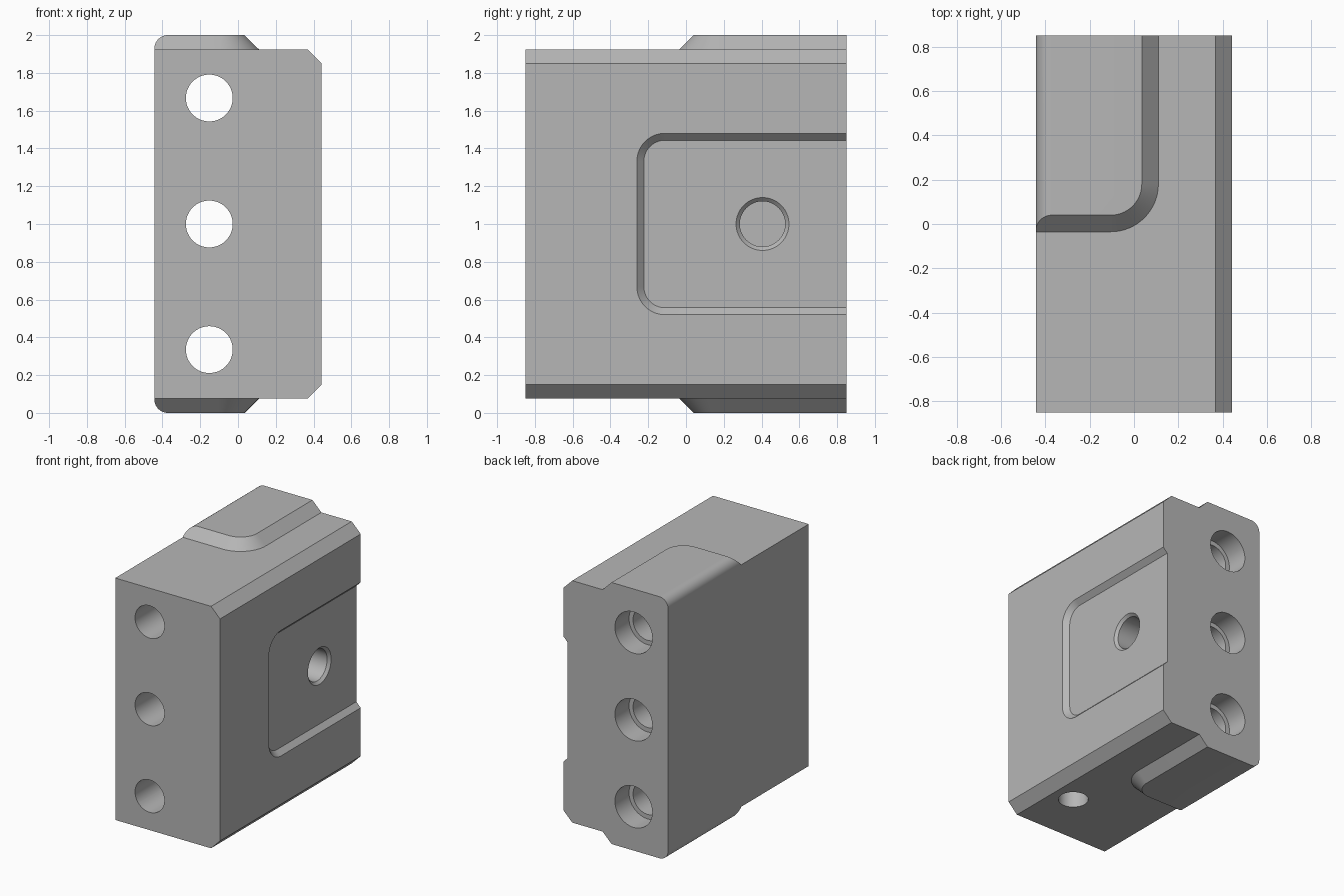
import bpy
import bmesh
from math import cos, sin, pi, radians

if "Cube" in bpy.data.objects:
    bpy.data.objects.remove(bpy.data.objects["Cube"], do_unlink=True)

steel = bpy.data.materials.new("plain grey")
steel.use_nodes = True
grey = (0.47, 0.47, 0.47, 1)
steel.diffuse_color = grey
steel.node_tree.nodes["Principled BSDF"].inputs["Base Color"].default_value = grey


def arc(cx, cy, r, start, end, n):
    """Points on an arc, angles in degrees."""
    angles = [radians(start + (end - start) * i / n) for i in range(n + 1)]
    return [(cx + r * cos(a), cy + r * sin(a)) for a in angles]


def circle(cx, cy, r, n=64):
    return arc(cx, cy, r, 0, 360, n)[:-1]


def rounded(x0, x1, y0, y1, r, grow=0):
    """Rounded rectangle, offset outward by grow."""
    r, x0, x1, y0, y1 = r + grow, x0 - grow, x1 + grow, y0 - grow, y1 + grow
    return (arc(x1 - r, y0 + r, r, -90, 0, 16) + arc(x1 - r, y1 - r, r, 0, 90, 16)
            + arc(x0 + r, y1 - r, r, 90, 180, 16) + arc(x0 + r, y0 + r, r, 180, 270, 16))


def loft(name, axis, rings):
    """Solid through (level, outline) rings stacked along an axis."""
    place = {"x": lambda a, b, t: (t, a, b),
             "y": lambda a, b, t: (a, t, b),
             "z": lambda a, b, t: (a, b, t)}[axis]
    bm = bmesh.new()
    loops = [[bm.verts.new(place(a, b, t)) for a, b in pts] for t, pts in rings]
    n = len(loops[0])
    for low, high in zip(loops, loops[1:]):
        for i in range(n):
            j = (i + 1) % n
            bm.faces.new((low[i], low[j], high[j], high[i]))
    bm.faces.new(loops[0])
    bm.faces.new(loops[-1])
    bmesh.ops.recalc_face_normals(bm, faces=bm.faces)
    mesh = bpy.data.meshes.new(name)
    bm.to_mesh(mesh)
    bm.free()
    mesh.materials.append(steel)
    obj = bpy.data.objects.new(name, mesh)
    bpy.context.collection.objects.link(obj)
    return obj


def combine(target, tool, operation):
    """Apply a boolean and remove the tool."""
    tool.hide_render = True
    mod = target.modifiers.new(tool.name, "BOOLEAN")
    mod.object, mod.operation, mod.solver = tool, operation, "EXACT"
    bpy.ops.object.select_all(action="DESELECT")
    bpy.context.view_layer.objects.active = target
    target.select_set(True)
    bpy.ops.object.modifier_apply(modifier=mod.name)
    bpy.data.objects.remove(tool, do_unlink=True)


# Oversized core, trimmed later by the outer envelope
half = 0.925
core = [(-0.7, -1.1), (0.7, -1.1), (0.7, 1.1), (-0.7, 1.1)]
block = loft("mounting_block", "z", [(1 - half, core), (1 + half, core)])

# Raised pads with sloped sides, on the top and the bottom
for side, label in ((1, "top_pad"), (-1, "bottom_pad")):
    rings = [(1 + side * (half + 0.075 - g), rounded(-1.0, 0.035, 0.04, 1.5, 0.14, g))
             for g in (0.125, -0.05)]
    combine(block, loft(label, "z", rings), "UNION")

# Envelope: rounded left edges, chamfered right edges
fillet = 0.072
left = -0.443 + fillet
outline = (arc(left, fillet, fillet, 180, 270, 12) + [(0.292, 0), (0.443, 0.151)]
           + [(0.443, 1.849), (0.292, 2)] + arc(left, 2 - fillet, fillet, 90, 180, 12))
combine(block, loft("envelope", "y", [(-0.85, outline), (0.85, outline)]), "INTERSECT")

# Sloped recess on the right-hand face, open to the back
recess = [(0.443 + g, rounded(-0.26, 1.5, 0.52, 1.48, 0.148, g)) for g in (-0.037, 0.04)]
combine(block, loft("side_recess", "x", recess), "DIFFERENCE")

# Three through bores, counterbored from the back
for z in (0.335, 1.0, 1.667):
    steps = ((-1, 0.124), (0.68, 0.124), (0.68, 0.158), (1, 0.158))
    bore = [(y, circle(-0.152, z, r)) for y, r in steps]
    combine(block, loft("bore", "y", bore), "DIFFERENCE")

# Countersunk blind hole in the recess
steps = ((0.1, 0.12), (0.386, 0.12), (0.406, 0.14), (0.446, 0.18))
side_hole = [(x, circle(0.405, 1.0, r)) for x, r in steps]
combine(block, loft("side_hole", "x", side_hole), "DIFFERENCE")

# Blind hole in the underside
under = circle(0.2, -0.43, 0.106)
combine(block, loft("under_hole", "z", [(-0.1, under), (0.5, under)]), "DIFFERENCE")

bpy.ops.object.select_all(action="DESELECT")
bpy.context.view_layer.objects.active = block
block.select_set(True)
bpy.ops.object.shade_smooth_by_angle(angle=pi / 9)
